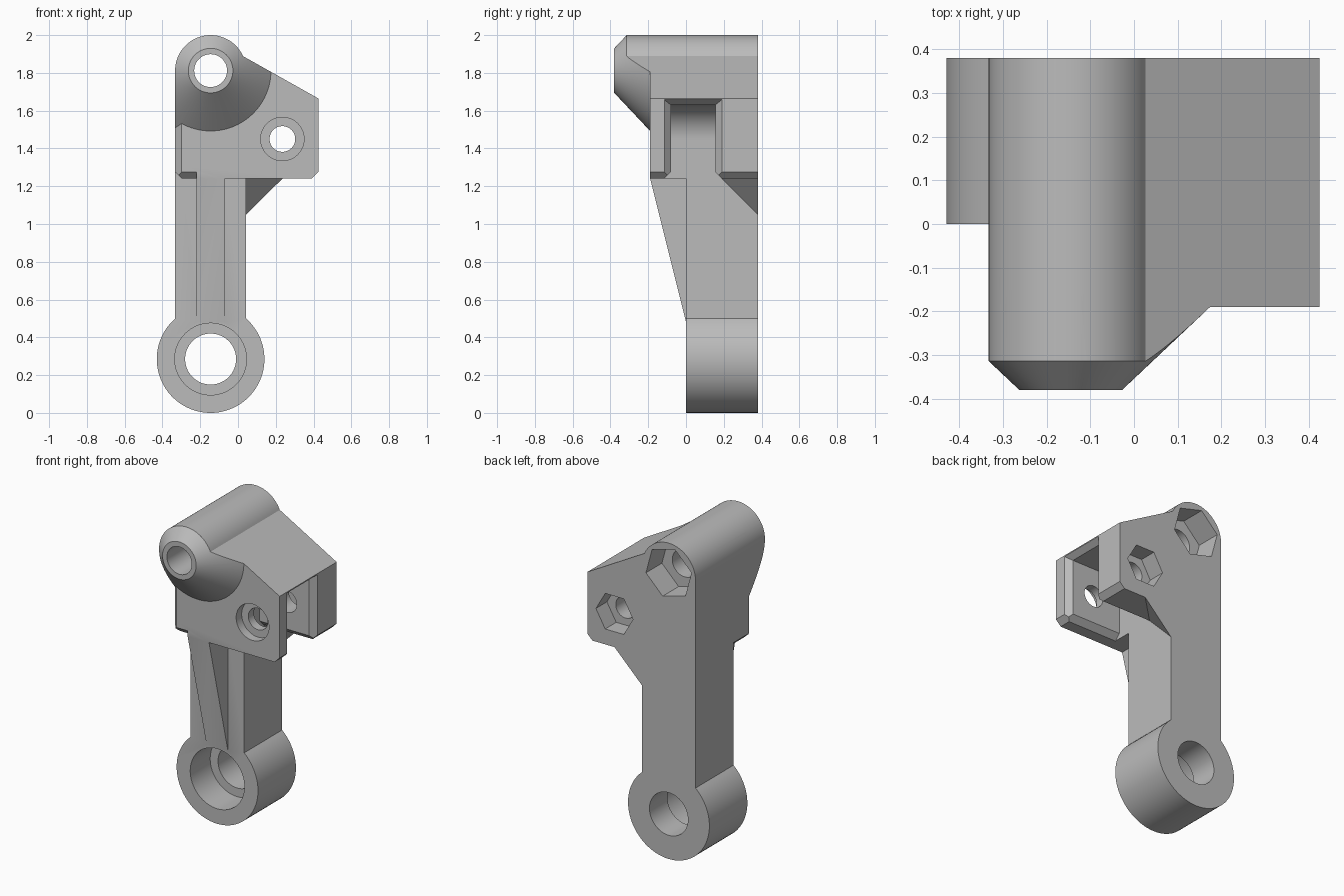
import bpy, bmesh
from math import cos, sin, radians, acos, degrees
from mathutils import Vector

cube = bpy.data.objects.get("Cube")
if cube:
    bpy.data.objects.remove(cube, do_unlink=True)

mat = bpy.data.materials.new("plain_grey")
mat.use_nodes = True
grey = (0.5, 0.5, 0.5, 1)
mat.diffuse_color = grey
mat.node_tree.nodes["Principled BSDF"].inputs["Base Color"].default_value = grey


def finish(name, bm):
    """Turn every face outward and make an object."""
    bm.normal_update()
    bmesh.ops.recalc_face_normals(bm, faces=bm.faces[:])
    bm.normal_update()
    if bm.calc_volume(signed=True) < 0:
        bmesh.ops.reverse_faces(bm, faces=bm.faces[:])
    mesh = bpy.data.meshes.new(name)
    bm.to_mesh(mesh)
    bm.free()
    mesh.materials.append(mat)
    ob = bpy.data.objects.new(name, mesh)
    bpy.context.scene.collection.objects.link(ob)
    return ob


def loft(name, front, back, y0, y1):
    """Solid between two x-z outlines with the same point count."""
    bm = bmesh.new()
    a = [bm.verts.new((x, y0, z)) for x, z in front]
    b = [bm.verts.new((x, y1, z)) for x, z in back]
    bm.faces.new(a)
    bm.faces.new(b[::-1])
    n = len(a)
    for i in range(n):
        j = (i + 1) % n
        bm.faces.new((a[i], b[i], b[j], a[j]))
    return finish(name, bm)


def prism(name, pts, y0, y1):
    return loft(name, pts, pts, y0, y1)


def hull(name, pts):
    bm = bmesh.new()
    for p in pts:
        bm.verts.new(Vector(p))
    bmesh.ops.convex_hull(bm, input=bm.verts[:])
    return finish(name, bm)


def arc(c, r, a0, a1, n):
    return [(c[0] + r * cos(radians(a0 + (a1 - a0) * i / n)),
             c[1] + r * sin(radians(a0 + (a1 - a0) * i / n))) for i in range(n + 1)]


def disc(c, r, n=64, turn=0):
    return arc(c, r, turn, turn + 360, n)[:-1]


def volume(mesh):
    bm = bmesh.new()
    bm.from_mesh(mesh)
    v = bm.calc_volume(signed=True)
    bm.free()
    return v


def combine(target, tool, op="DIFFERENCE"):
    """Boolean that accepts the first solver giving a plausible volume."""
    a, b = volume(target.data), volume(tool.data)
    low, high = {"DIFFERENCE": (a - b, a), "UNION": (max(a, b), a + b),
                 "INTERSECT": (0, min(a, b))}[op]
    mod = target.modifiers.new("join", "BOOLEAN")
    mod.operation, mod.object = op, tool
    result = target.data
    for solver in ("EXACT", "MANIFOLD", "FLOAT"):
        mod.solver = solver
        graph = bpy.context.evaluated_depsgraph_get()
        graph.update()
        mesh = bpy.data.meshes.new_from_object(target.evaluated_get(graph))
        if len(mesh.polygons) and low - 1e-4 < volume(mesh) < high + 1e-4:
            result = mesh
            break
    target.modifiers.remove(mod)
    target.data = result
    bpy.data.objects.remove(tool, do_unlink=True)


# Main dimensions
CX, HALF, RING = -0.145, 0.188, 0.285
L, R, SIDE = CX - HALF, CX + HALF, 0.425
FRONT, BACK, BOSS = -0.19, 0.38, -0.38
BASE, CH = 1.24, 0.035
top, eye, pivot = (CX, 1.812), (CX, RING), (0.235, 1.45)

# Head block with rounded top and sloping shoulder
outline = [(L, BASE + CH), (L + CH, BASE), (SIDE - CH, BASE), (SIDE, BASE + CH),
           (SIDE, 1.665)] + arc(top, HALF, 24, 180, 40)
head = prism("lever_bracket", outline, FRONT, BACK)

# Bevels on the front left corner and the lower front edge
e = 0.02
combine(head, hull("corner_cut", [(x, y, z) for z in (1.1, 1.9) for x, y in (
    (L + CH + e, FRONT - e), (L - e, FRONT + CH + e), (L - e, FRONT - e))]))
combine(head, hull("edge_cut", [(x, y, z) for x in (L - 0.1, -0.22) for y, z in (
    (FRONT - e, BASE + CH + e), (FRONT + CH + e, BASE - e), (FRONT - e, BASE - e))]))

# Fork slot with a rounded inner corner and flared mouth
S0, S1, ROOF = -0.08, 0.155, 1.63
slot = [(0.5, 1.1), (0.5, ROOF)] + arc((R + 0.18, ROOF - 0.18), 0.18, 90, 180, 24) + [(R, 1.1)]
combine(head, prism("slot_cut", slot, S0, S1))
f = CH + e
combine(head, hull("mouth_cut", [(x, y, z) for x, g in ((SIDE - CH, 0), (SIDE + e, f))
                                 for y in (S0 - g, S1 + g) for z in (1.1, ROOF + g * 0.8)]))
combine(head, hull("base_cut", [(x, y, z) for z, g in ((BASE + CH, 0), (BASE - e, f))
                                for y in (S0 - g, S1 + g) for x in (R, 0.5)]))

# Conical boss trimmed to the head outline
boss = prism("boss", outline, -0.5, 0)
combine(boss, loft("cone", disc(top, 0.118, 96), disc(top, 0.362, 96), BOSS, -0.15), "INTERSECT")
combine(head, boss, "UNION")

# Arm with the lower eye
a = degrees(acos(HALF / RING))
arm = prism("arm", arc(eye, RING, 180 - a, 360 + a, 64) + [(R, 1.3), (L, 1.3)], 0, BACK)
combine(head, arm, "UNION")

# Tapered front rib
combine(head, hull("rib", [(x, y, z) for x in (-0.22, -0.07) for y, z in (
    (0, 0.48), (FRONT, BASE), (FRONT + 0.03, 1.3), (0.1, 1.3), (0.1, 0.55))]), "UNION")

# Corner gusset below the rear fork plate
combine(head, hull("gusset", [(R, 0.19, BASE), (R, BACK, 1.05), (0.235, BACK, BASE),
                              (R - 0.05, 0.19, BASE), (R - 0.05, BACK, 1.05),
                              (R, BACK, BASE + e), (0.235, BACK, BASE + e),
                              (R, 0.21, BASE + e)]), "UNION")

# Holes, counterbores and hexagonal nut pockets
for centre, r, y0, y1, n, turn in (
        (eye, 0.135, -1, 1, 64, 0), (eye, 0.19, -1, 0.2, 64, 0),
        (top, 0.087, -1, 1, 48, 0), (top, 0.165, 0.22, 1, 6, 45),
        (pivot, 0.068, -1, 1, 48, 0), (pivot, 0.115, -1, FRONT + 0.055, 48, 0),
        (pivot, 0.13, BACK - 0.11, 1, 6, 0)):
    combine(head, prism("hole_cut", disc(centre, r, n, turn), y0, y1))

bpy.ops.object.select_all(action="DESELECT")
head.select_set(True)
bpy.context.view_layer.objects.active = head
bpy.ops.object.shade_smooth_by_angle(angle=radians(20))
